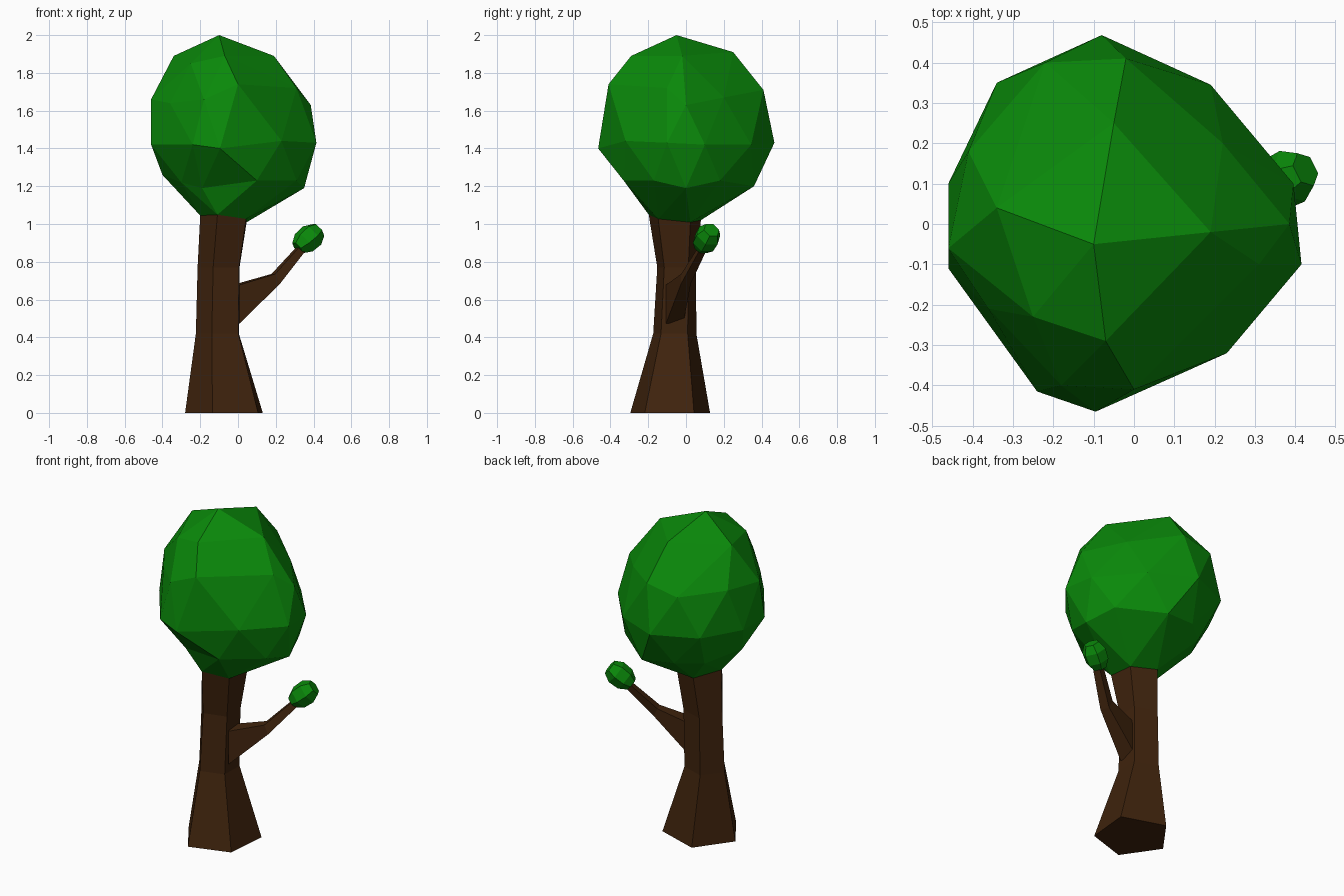
import bpy
import bmesh
from math import atan2, cos, sin, radians, tau
from mathutils import Vector, Matrix

cube = bpy.data.objects.get("Cube")
if cube:
    bpy.data.objects.remove(cube)


def make_material(name, colour):
    mat = bpy.data.materials.new(name)
    mat.use_nodes = True
    mat.diffuse_color = (*colour, 1)
    mat.node_tree.nodes["Principled BSDF"].inputs["Base Color"].default_value = (*colour, 1)
    return mat


leaf_green = make_material("leaf green", (0.003, 0.25, 0.003))
bark_brown = make_material("bark brown", (0.05, 0.017, 0.004))


def finish(name, bm, material):
    """Turn a bmesh into a flat shaded object."""
    bmesh.ops.recalc_face_normals(bm, faces=bm.faces)
    mesh = bpy.data.meshes.new(name)
    bm.to_mesh(mesh)
    bm.free()
    mesh.materials.append(material)
    obj = bpy.data.objects.new(name, mesh)
    bpy.context.collection.objects.link(obj)
    return obj


def loft(name, rings, material):
    """Skin a list of equal point rings and cap both ends."""
    bm = bmesh.new()
    loops = [[bm.verts.new(p) for p in ring] for ring in rings]
    for low, high in zip(loops, loops[1:]):
        for i in range(len(low)):
            j = (i + 1) % len(low)
            bm.faces.new((low[i], low[j], high[j], high[i]))
    bm.faces.new(loops[0][::-1])
    bm.faces.new(loops[-1])
    return finish(name, bm, material)


def ring(centre, u, v, sides, start=0.0):
    """Points of an ellipse spanned by the half axes u and v."""
    centre, u, v = Vector(centre), Vector(u), Vector(v)
    angles = [radians(start) + tau * i / sides for i in range(sides)]
    return [centre + u * cos(a) + v * sin(a) for a in angles]


# Five sided trunk, flared at the foot: centre, x radius, y radius, tilt
trunk_sections = [
    ((-0.065, -0.085, 0), 0.215, 0.222, 0),
    ((-0.098, -0.06, 0.42), 0.125, 0.12, 0),
    ((-0.092, -0.05, 0.77), 0.122, 0.108, 0),
    ((-0.065, -0.06, 1.03), 0.135, 0.145, 0.015),
]
trunk_rings = [ring(c, (rx, 0, -tilt), (0, ry, -tilt), 5, 35)
               for c, rx, ry, tilt in trunk_sections]
trunk_rings[0][0].x += 0.02
loft("trunk", trunk_rings, bark_brown)

# Square branch, tapering to the tip: centre, half width, upward half axis
branch_sections = [
    ((-0.01, -0.06, 0.575), 0.065, (0, 0, 0.145)),
    ((0.2, 0, 0.71), 0.036, (-0.018, 0, 0.036)),
    ((0.34, 0.09, 0.875), 0.026, (-0.018, 0, 0.02)),
]
loft("branch", [ring(c, (-w * 0.4, w, 0), up, 4, 45) for c, w, up in branch_sections],
     bark_brown)

# Small leaf bud lying along the branch tip
bud_start, bud_end = Vector((0.315, 0.08, 0.872)), Vector((0.425, 0.135, 0.968))
axis = (bud_end - bud_start).normalized()
side = axis.cross(Vector((0, 0, 1))).normalized()
up = side.cross(axis)
bud_rings = []
for t, radius in ((0, 0.039), (0.3, 0.067), (0.7, 0.07), (1, 0.045)):
    bud_rings.append(ring(bud_start.lerp(bud_end, t), side * radius, up * radius, 6))
loft("branch_bud", bud_rings, leaf_green)

# Crown: an open faceted ball whose belts of corners, each counted
# anticlockwise from +x, are pulled into an irregular shape
crown_belts = [
    [(-0.1, -0.05, 2)],
    # shoulders
    [(0.19, -0.02, 1.89), (-0.05, 0.25, 1.91), (-0.34, 0.04, 1.89),
     (-0.25, -0.23, 1.85), (-0.07, -0.29, 1.89)],
    # upper belt
    [(0.385, 0, 1.63), (0.22, 0.2, 1.67), (-0.02, 0.41, 1.71), (-0.22, 0.4, 1.67),
     (-0.41, 0.18, 1.68), (-0.46, -0.06, 1.66), (-0.36, -0.21, 1.64),
     (-0.18, -0.4, 1.66), (0, -0.41, 1.74), (0.31, -0.1, 1.72)],
    # widest belt
    [(0.395, 0.1, 1.42), (0.19, 0.345, 1.42), (-0.08, 0.468, 1.43),
     (-0.34, 0.35, 1.43), (-0.46, 0.1, 1.42), (-0.46, -0.11, 1.42),
     (-0.24, -0.415, 1.42), (-0.095, -0.465, 1.4), (0.23, -0.32, 1.44),
     (0.415, -0.1, 1.43)],
    # underside
    [(0.35, 0, 1.19), (0.29, 0.18, 1.23), (0.05, 0.36, 1.2), (-0.15, 0.33, 1.22),
     (-0.28, 0.22, 1.21), (-0.4, 0.02, 1.26), (-0.3, -0.17, 1.22),
     (-0.19, -0.24, 1.19), (0.1, -0.33, 1.23), (0.31, -0.17, 1.23)],
    # neck, shared with the trunk
    trunk_rings[-1],
]
bm = bmesh.new()
bmesh.ops.create_icosphere(bm, subdivisions=2, radius=1,
                           matrix=Matrix.Rotation(radians(4), 4, "Z"))
bmesh.ops.delete(bm, geom=[min(bm.verts, key=lambda v: v.co.z)], context="VERTS")
from_top = sorted(bm.verts, key=lambda v: -v.co.z)
for belt in crown_belts:
    corners, from_top = from_top[:len(belt)], from_top[len(belt):]
    corners.sort(key=lambda v: atan2(v.co.y, v.co.x) % tau)
    for v, place in zip(corners, belt):
        v.co = place
finish("crown", bm, leaf_green)
